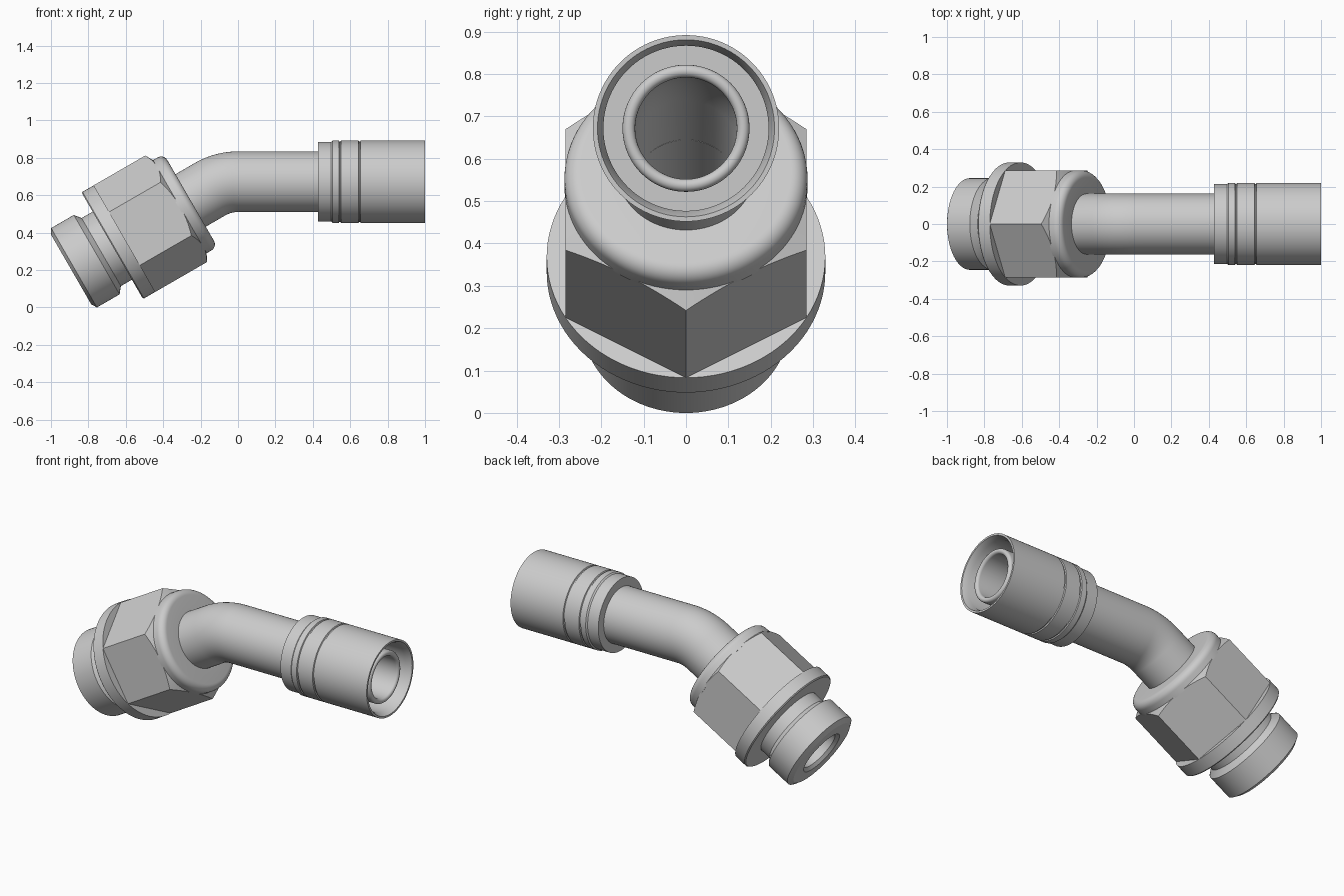
import bpy, bmesh
from math import sin, cos, tan, pi, radians
from mathutils import Vector

if "Cube" in bpy.data.objects:
    bpy.data.objects.remove(bpy.data.objects["Cube"])

N = 96                                   # segments around every round part
BEND = radians(30)
KNEE = Vector((-0.08, 0, 0.672))         # where the two straight axes meet
RIGHT = Vector((1, 0, 0))
DOWN = Vector((-cos(BEND), 0, -sin(BEND)))
BORE = 0.12


def ring(centre, axis, r, slide=None):
    """Circle (or r(angle) outline) around axis; slide(angle) shifts it along."""
    n = Vector((-axis.z, 0, axis.x))
    pts = []
    for i in range(N):
        t = 2 * pi * i / N
        rad = r(t) if callable(r) else r
        p = centre + n * (rad * cos(t)) + Vector((0, rad * sin(t), 0))
        pts.append(p + axis * slide(t) if slide else p)
    return pts


def loft(name, rings, angle=25):
    """Skin a closed loop of rings into one solid."""
    bm = bmesh.new()
    rows = [[bm.verts.new(p) for p in r] for r in rings]
    for a, b in zip(rows, rows[1:] + rows[:1]):
        for i in range(N):
            j = (i + 1) % N
            bm.faces.new((a[i], a[j], b[j], b[i]))
    bmesh.ops.recalc_face_normals(bm, faces=bm.faces)
    mesh = bpy.data.meshes.new(name)
    bm.to_mesh(mesh)
    bm.free()
    ob = bpy.data.objects.new(name, mesh)
    bpy.context.collection.objects.link(ob)
    bpy.ops.object.select_all(action='DESELECT')
    ob.select_set(True)
    bpy.context.view_layer.objects.active = ob
    bpy.ops.object.shade_smooth_by_angle(angle=radians(angle))
    return ob


def lathe(name, profile, origin, axis):
    return loft(name, [ring(origin + axis * s, axis, r) for s, r in profile])


def fillet(s, r, rad, a0, a1, n=8):
    """Arc points in (distance, radius) profile space."""
    return [(s + rad * cos(radians(a0 + (a1 - a0) * i / n)),
             r + rad * sin(radians(a0 + (a1 - a0) * i / n))) for i in range(n + 1)]


# Bent tube
R = 0.08 / tan(BEND / 2)
path = [(Vector((0.6, 0, KNEE.z)), -RIGHT)]
for i in range(17):
    a = BEND * i / 16
    path.append((Vector((-R * sin(a), 0, KNEE.z - R + R * cos(a))),
                 Vector((-cos(a), 0, -sin(a)))))
path.append((KNEE + DOWN * 0.262, DOWN))
loft("bent_tube", [ring(c, d, 0.162) for c, d in path]
     + [ring(c, d, BORE) for c, d in reversed(path)])

# Hose nipple with a rounded lip
axis_start = Vector((0, 0, KNEE.z))
lathe("hose_nipple", [(0.59, BORE), (0.59, 0.15)]
      + fillet(0.955, 0.135, 0.015, 90, -90), axis_start, RIGHT)

# Crimp sleeve: stepped neck, two thin grooves, open end
sleeve = [(0.428, 0.14), (0.428, 0.213), (0.498, 0.213), (0.506, 0.22)]
for g in (0.545, 0.65):
    sleeve += [(g - 0.006, 0.22), (g - 0.003, 0.214), (g + 0.003, 0.214), (g + 0.006, 0.22)]
sleeve += [(1.0, 0.22), (1.0, 0.209), (0.965, 0.195), (0.6, 0.195), (0.6, 0.14)]
lathe("crimp_sleeve", sleeve, axis_start, RIGHT)

# Rounded collar where the tube enters the nut
lathe("collar", [(0.275, 0.15), (0.275, 0.287)]
      + fillet(0.238, 0.249, 0.038, 90, 180) + [(0.2, 0.15)], KNEE, DOWN)

# Hexagon nut with a conical chamfer on the tube side
FLAT = 0.285


def hex_r(t):
    return FLAT / cos(t % (pi / 3) - pi / 6)


def chamfer(t):
    return 0.57 * (hex_r(t) - FLAT)


back, front = KNEE + DOWN * 0.615, KNEE + DOWN * 0.265
loft("hex_nut", [ring(back, DOWN, BORE), ring(back, DOWN, hex_r),
                 ring(front, DOWN, hex_r, chamfer),
                 ring(front - DOWN * 0.002, DOWN, 0.281),
                 ring(front - DOWN * 0.002, DOWN, BORE)])

# Round flange of the nut
lathe("nut_flange", [(0.608, BORE), (0.608, 0.329), (0.678, 0.329), (0.684, 0.323),
                     (0.684, BORE)], KNEE, DOWN)

# Threaded end with undercut, chamfered tip and countersunk bore
lathe("threaded_end", [(0.675, BORE), (0.675, 0.21), (0.752, 0.21), (0.78, 0.245),
                       (0.92, 0.245), (0.938, 0.215), (0.938, 0.137), (0.92, BORE)],
      KNEE, DOWN)
